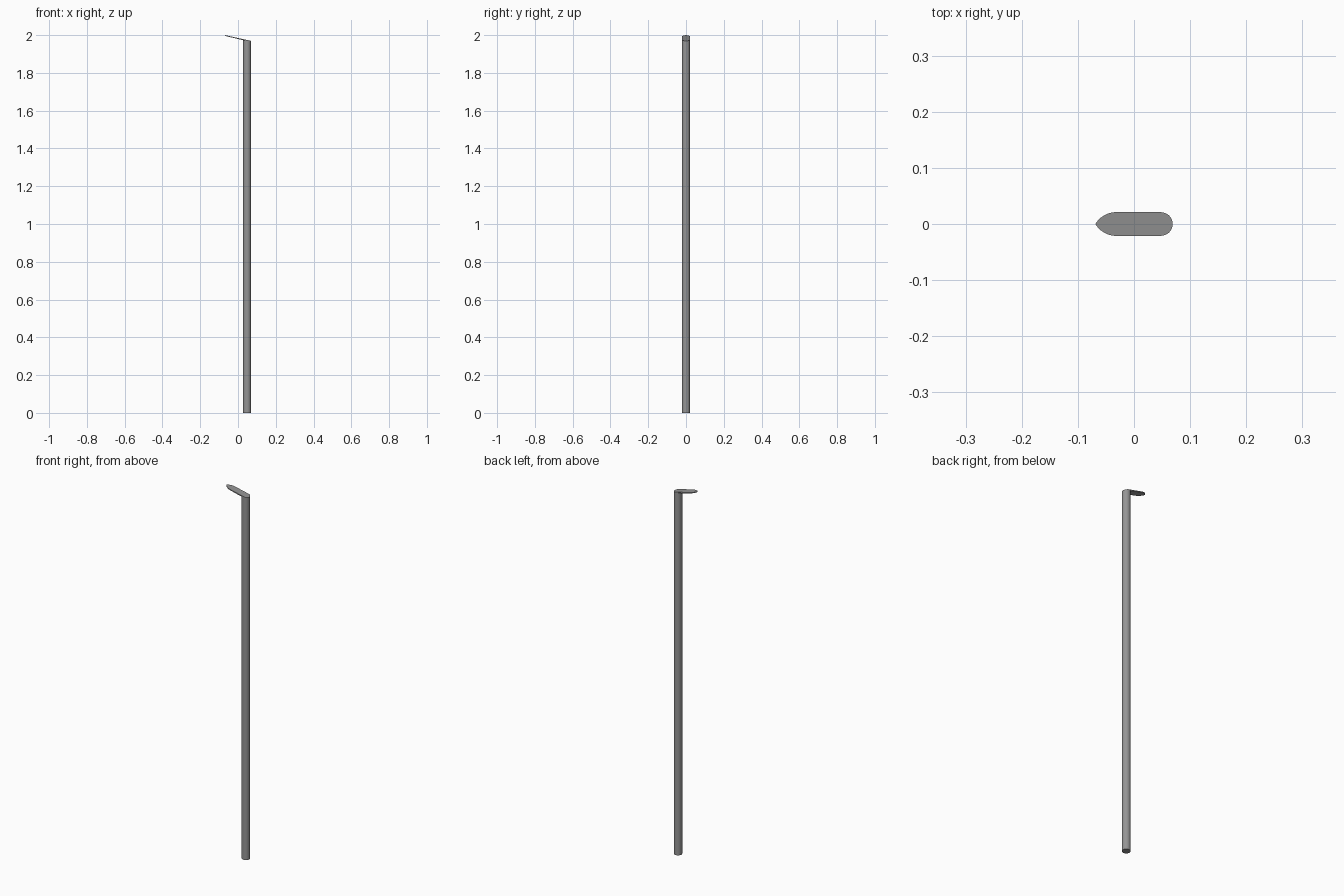
import bpy, bmesh, math

if "Cube" in bpy.data.objects:
    bpy.data.objects.remove(bpy.data.objects["Cube"])

R, CX, TIP = 0.021, 0.048, -0.069

# dark grey finish
grey = bpy.data.materials.new("dark_grey")
grey.diffuse_color = (0.3, 0.3, 0.3, 1)
grey.use_nodes = True
grey.node_tree.nodes["Principled BSDF"].inputs["Base Color"].default_value = grey.diffuse_color


def top_z(x):
    # sloping upper surface of the head
    return 2.0 - 0.22 * (x - TIP)


def prism(name, outline, low, high):
    # closed solid over an xy outline, with heights given as functions of x
    bm = bmesh.new()
    bot = [bm.verts.new((x, y, low(x))) for x, y in outline]
    top = [bm.verts.new((x, y, high(x))) for x, y in outline]
    n = len(outline)
    bm.faces.new(bot[::-1])
    bm.faces.new(top)
    for i in range(n):
        j = (i + 1) % n
        bm.faces.new((bot[i], bot[j], top[j], top[i]))
    bmesh.ops.recalc_face_normals(bm, faces=bm.faces)
    me = bpy.data.meshes.new(name)
    bm.to_mesh(me)
    bm.free()
    me.materials.append(grey)
    ob = bpy.data.objects.new(name, me)
    bpy.context.collection.objects.link(ob)
    bpy.ops.object.select_all(action='DESELECT')
    ob.select_set(True)
    bpy.context.view_layer.objects.active = ob
    bpy.ops.object.shade_smooth_by_angle(angle=math.radians(30))


# upright pole with a slanted top
circle = [(CX + R * math.cos(a), R * math.sin(a))
          for a in (2 * math.pi * i / 32 for i in range(32))]
prism("pole", circle, lambda x: 0.0, lambda x: top_z(x) - 0.003)

# thin sloping head: round over the pole, pointed at the free end
arc = [(CX + R * math.cos(a), R * math.sin(a))
       for a in (math.pi * (i / 16 - 0.5) for i in range(17))]
side = [(-0.035, 0.021), (-0.044, 0.0195), (-0.052, 0.016),
        (-0.059, 0.0115), (-0.065, 0.0055)]
nose = side + [(TIP, 0.0)] + [(x, -y) for x, y in reversed(side)]
prism("head", arc + nose,
      lambda x: top_z(x) - 0.004 - 0.003 * (x - TIP) / 0.138, top_z)
